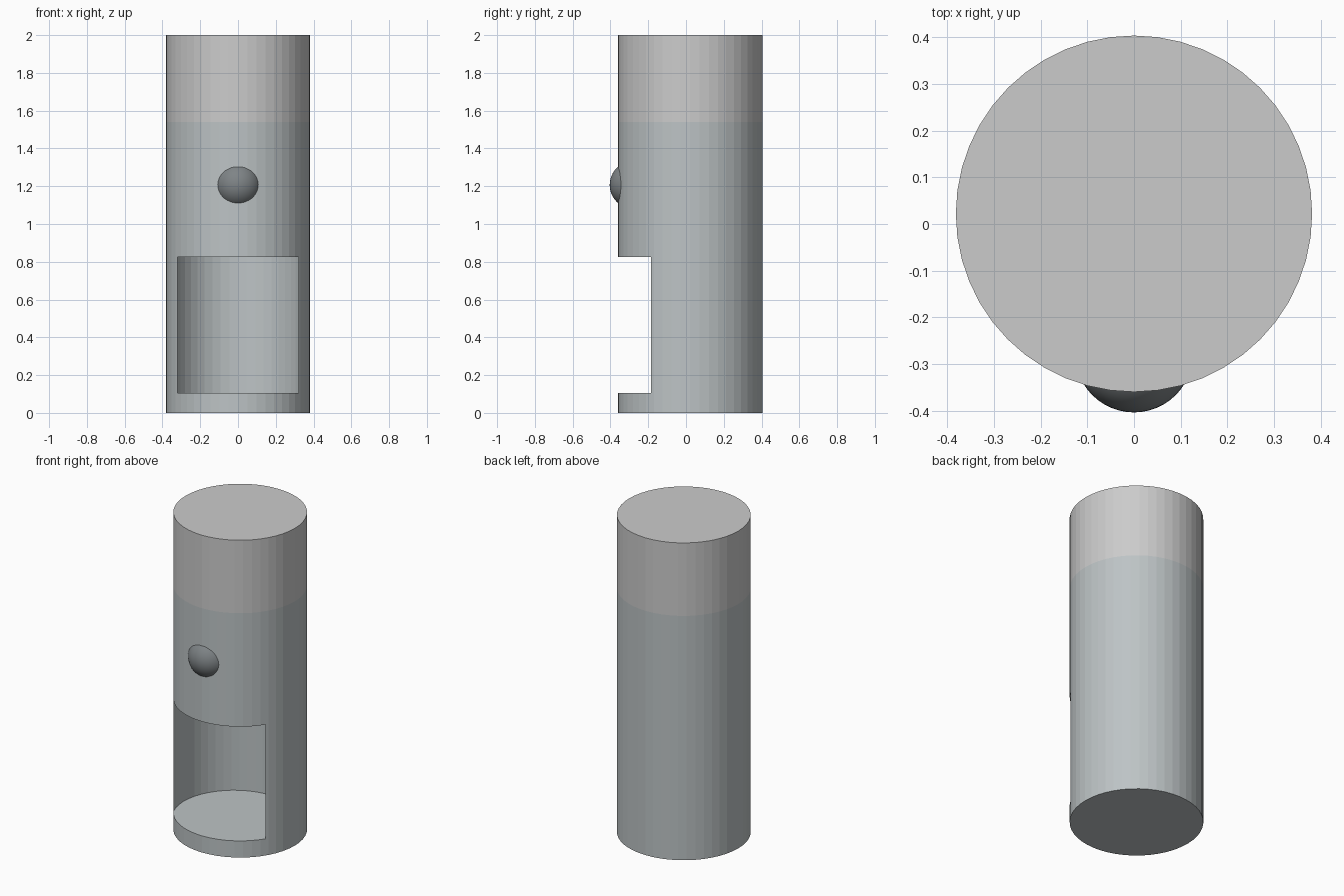
import bpy

if "Cube" in bpy.data.objects:
    bpy.data.objects.remove(bpy.data.objects["Cube"])

AXIS_Y, RADIUS = 0.022, 0.382


def paint(obj, rgb):
    mat = bpy.data.materials.new(obj.name + "_colour")
    mat.diffuse_color = (*rgb, 1)
    mat.use_nodes = True
    mat.node_tree.nodes["Principled BSDF"].inputs["Base Color"].default_value = mat.diffuse_color
    obj.data.materials.append(mat)


def cylinder(name, radius, y, z0, z1, sides=48):
    bpy.ops.mesh.primitive_cylinder_add(vertices=sides, radius=radius, depth=z1 - z0,
                                        location=(0, y, (z0 + z1) / 2))
    obj = bpy.context.object
    obj.name = name
    return obj


# Lower body and the lighter cap
body = cylinder("body", RADIUS, AXIS_Y, 0, 1.54)
paint(body, (0.51, 0.55, 0.56))
cap = cylinder("cap", RADIUS, AXIS_Y, 1.54, 2.0)

# Round-backed compartment, open at the front
cutter = cylinder("compartment_cutter", 0.353, AXIS_Y - 0.06, 0.105, 0.825)
paint(cutter, (0.51, 0.55, 0.56))
cut = body.modifiers.new("compartment", "BOOLEAN")
cut.operation = "DIFFERENCE"
cut.solver = "EXACT"
cut.object = cutter
bpy.context.view_layer.objects.active = body
bpy.ops.object.modifier_apply(modifier=cut.name)
bpy.data.objects.remove(cutter)

# Domed button on the front
bpy.ops.mesh.primitive_uv_sphere_add(segments=48, ring_count=24, radius=0.1265,
                                     location=(0, -0.2775, 1.207))
button = bpy.context.object
button.name = "button"
bpy.ops.object.shade_smooth()
paint(button, (0.21, 0.23, 0.24))
